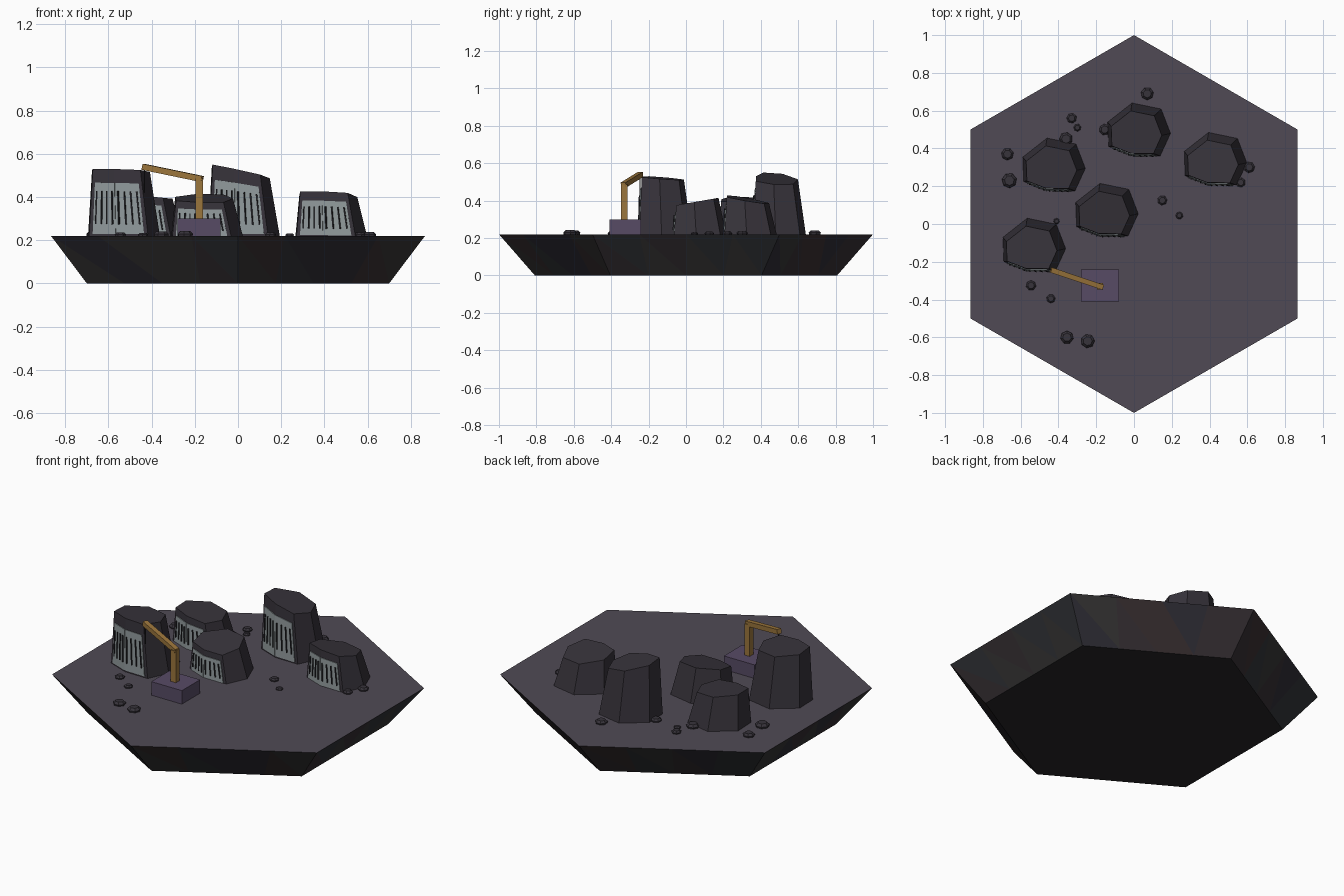
import bpy, bmesh, math, random
from mathutils import Vector

if "Cube" in bpy.data.objects:
    bpy.data.objects.remove(bpy.data.objects["Cube"])

random.seed(4)
TOP = 0.22


def mat(name, r, g, b):
    m = bpy.data.materials.new(name)
    m.diffuse_color = (r, g, b, 1)
    m.use_nodes = True
    m.node_tree.nodes["Principled BSDF"].inputs["Base Color"].default_value = m.diffuse_color
    return m


GROUND = mat("ground", 0.08, 0.068, 0.09)
DARK = mat("underside", 0.02, 0.019, 0.021)
CLIFF = [mat("cliff_%d" % i, *c) for i, c in enumerate(
    [(.035, .028, .033), (.028, .026, .035), (.036, .034, .034), (.04, .028, .03), (.03, .032, .037)])]
ROCK = mat("rock", 0.038, 0.033, 0.043)
PANE = mat("pane", 0.28, 0.32, 0.33)
BAR = mat("bar", 0.02, 0.02, 0.024)
GOLD = mat("gold", 0.33, 0.18, 0.045)
PURPLE = mat("purple", 0.095, 0.07, 0.13)


def finish(bm, name, mats):
    bmesh.ops.recalc_face_normals(bm, faces=bm.faces[:])
    me = bpy.data.meshes.new(name)
    bm.to_mesh(me)
    bm.free()
    for m in mats:
        me.materials.append(m)
    ob = bpy.data.objects.new(name, me)
    bpy.context.collection.objects.link(ob)
    return ob


def loft(name, rings, mats):
    """Closed solid through rings of equal point count."""
    bm = bmesh.new()
    vs = [[bm.verts.new(p) for p in r] for r in rings]
    n = len(vs[0])
    for a, b in zip(vs, vs[1:]):
        for i in range(n):
            bm.faces.new((a[i], a[(i + 1) % n], b[(i + 1) % n], b[i]))
    bm.faces.new(vs[0][::-1])
    bm.faces.new(vs[-1])
    return finish(bm, name, mats)


def beam(name, a, b, w, m):
    """Square bar between two points."""
    a, b = Vector(a), Vector(b)
    d = (b - a).normalized()
    side = d.cross(Vector((0, 0, 1)))
    side = side.normalized() if side.length > 0.01 else Vector((1, 0, 0))
    up = side.cross(d)
    rings = [[p + (side * u + up * v) * w / 2 for u, v in ((-1, -1), (1, -1), (1, 1), (-1, 1))]
             for p in (a, b)]
    return loft(name, rings, [m])


# hexagonal ground slab with faceted sides
def hex_ring(r, z, seg=4):
    c = [Vector((r * math.cos(math.radians(30 + 60 * k)), r * math.sin(math.radians(30 + 60 * k)), z))
         for k in range(6)]
    return [c[k].lerp(c[(k + 1) % 6], s / seg) for k in range(6) for s in range(seg)]


bm = bmesh.new()
lo = [bm.verts.new(p) for p in hex_ring(0.808, 0)]
hi = [bm.verts.new(p) for p in hex_ring(1.0, TOP)]
n = len(lo)
for i in range(n):
    j = (i + 1) % n
    for tri in ((lo[i], lo[j], hi[i]), (hi[i], lo[j], hi[j])):
        bm.faces.new(tri).material_index = random.randint(2, 6)
bm.faces.new(hi).material_index = 0
bm.faces.new(lo[::-1]).material_index = 1
finish(bm, "ground_slab", [GROUND, DARK] + CLIFF)

# tall rocks with barred front windows: centre x, y, top height, tilt x, tilt y
OUTLINE = [(0.165, -0.02), (0.115, 0.11), (-0.04, 0.142), (-0.17, 0.04),
           (-0.165, -0.09), (-0.04, -0.138), (0.11, -0.14)]
ROCKS = [(-0.525, -0.11, 0.52, -0.03, -0.06), (-0.14, 0.075, 0.395, 0.0, 0.14),
         (0.435, 0.345, 0.405, -0.05, -0.14), (-0.42, 0.315, 0.405, -0.08, 0.0),
         (0.03, 0.5, 0.515, -0.18, -0.06)]
for k, (cx, cy, zt, sx, sy) in enumerate(ROCKS):
    base = [Vector((cx + x, cy + y, TOP - 0.01)) for x, y in OUTLINE]
    top = [Vector((cx + 0.8 * x - 0.015, cy + 0.8 * y - 0.015, zt + sx * x + sy * y)) for x, y in OUTLINE]
    loft("rock_%d" % k, [base, top], [ROCK])

    # window panes on the two front faces, with upright bars
    for f, (i, j, u0, u1) in enumerate(((4, 5, 0.14, 1.0), (5, 6, 0.0, 0.88))):
        def at(u, t):
            return base[i].lerp(base[j], u).lerp(top[i].lerp(top[j], u), t)
        out = (base[j] - base[i]).cross(Vector((0, 0, 1))).normalized()
        corners = [at(u0, 0.06), at(u1, 0.06), at(u1, 0.8), at(u0, 0.8)]
        loft("window_%d_%d" % (k, f),
             [[p - out * 0.004 for p in corners], [p + out * 0.004 for p in corners]], [PANE])
        for s in range(4):
            u = u0 + (u1 - u0) * (s + 0.5) / 4
            p = at(u, 0.2) + out * 0.006
            q = at(u, 0.68) + out * 0.008
            beam("window_bar_%d_%d_%d" % (k, f, s), p, q, 0.006, BAR)

# scattered pebbles: x, y, radius
PEBBLES = [(0.07, 0.69, .034), (-0.33, 0.56, .027), (-0.3, 0.51, .02), (-0.36, 0.45, .036),
           (-0.67, 0.37, .033), (-0.66, 0.23, .04), (-0.155, 0.5, .03), (0.61, 0.3, .03),
           (0.565, 0.22, .026), (0.15, 0.125, .026), (0.24, 0.045, .02), (-0.41, 0.015, .016),
           (-0.545, -0.325, .027), (-0.44, -0.395, .024), (-0.355, -0.6, .035), (-0.245, -0.62, .037)]
for k, (x, y, r) in enumerate(PEBBLES):
    spin = random.random()
    rings = [[(x + r * s * math.cos(spin + i * math.tau / 7), y + r * s * math.sin(spin + i * math.tau / 7), z)
              for i in range(7)] for s, z in ((0.9, TOP - 0.005), (1, TOP + r * 0.25), (0.65, TOP + r * 0.6))]
    loft("pebble_%d" % k, rings, [ROCK])

# crane: plinth, post, jib and hanging cable
loft("crane_plinth", [[(x, y, z) for x, y in ((-.28, -.41), (-.08, -.41), (-.08, -.24), (-.28, -.24))]
                      for z in (TOP - 0.005, 0.30)], [PURPLE])
beam("crane_post", (-0.18, -0.33, 0.29), (-0.18, -0.33, 0.485), 0.034, GOLD)
beam("crane_jib", (-0.165, -0.335, 0.483), (-0.44, -0.243, 0.54), 0.028, GOLD)
beam("crane_cable", (-0.433, -0.246, 0.535), (-0.433, -0.246, 0.42), 0.006, BAR)
